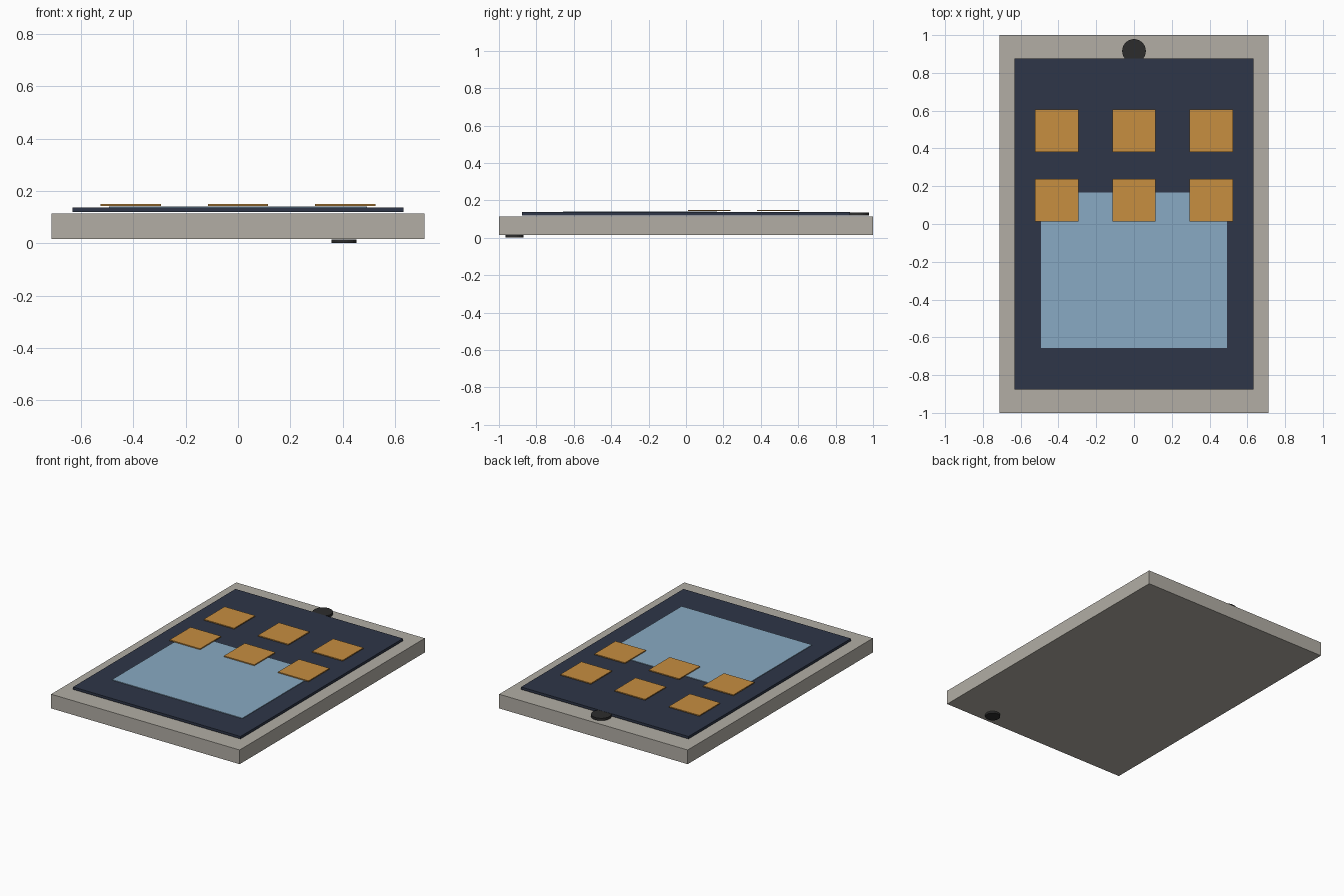
import bpy
import bmesh
from mathutils import Matrix

if "Cube" in bpy.data.objects:
    bpy.data.objects.remove(bpy.data.objects["Cube"], do_unlink=True)


def material(name, srgb):
    """Flat colour from 0-255 sRGB, stored as linear values."""
    color = [((c / 255 + 0.055) / 1.055) ** 2.4 for c in srgb] + [1]
    mat = bpy.data.materials.new(name)
    mat.use_nodes = True
    mat.diffuse_color = color
    mat.node_tree.nodes["Principled BSDF"].inputs["Base Color"].default_value = color
    return mat


def finish(name, bm, mat):
    mesh = bpy.data.meshes.new(name)
    bm.to_mesh(mesh)
    bm.free()
    mesh.materials.append(mat)
    obj = bpy.data.objects.new(name, mesh)
    bpy.context.collection.objects.link(obj)
    return obj


def slab(name, x, y, z, mat):
    """Box given by its (low, high) extents on each axis."""
    size = [b - a for a, b in (x, y, z)]
    mid = [(a + b) / 2 for a, b in (x, y, z)]
    bm = bmesh.new()
    bmesh.ops.create_cube(bm, size=1, matrix=Matrix.Translation(mid) @ Matrix.Diagonal(size + [1]))
    return finish(name, bm, mat)


def disc(name, x, y, z, radius, mat):
    """Short upright cylinder between two heights."""
    bm = bmesh.new()
    bmesh.ops.create_cone(bm, cap_ends=True, segments=24, radius1=radius, radius2=radius,
                          depth=z[1] - z[0], matrix=Matrix.Translation((x, y, sum(z) / 2)))
    return finish(name, bm, mat)


stone = material("warm grey", (178, 174, 165))
navy = material("dark navy", (46, 54, 72))
blue = material("pale blue", (137, 170, 195))
amber = material("amber", (199, 142, 64))
black = material("charcoal", (44, 44, 44))

# Case and the raised front panel
slab("case", (-0.713, 0.713), (-1, 1), (0.016, 0.113), stone)
slab("panel", (-0.633, 0.633), (-0.877, 0.877), (0.12, 0.137), navy)

# Display window
slab("display", (-0.493, 0.493), (-0.657, 0.167), (0.135, 0.141), blue)

# Two rows of three square tiles
for row, y in enumerate((0.125, 0.493)):
    for col, x in enumerate((-0.41, 0, 0.41)):
        slab(f"tile_{row + 1}_{col + 1}", (x - 0.115, x + 0.115),
             (y - 0.113, y + 0.113), (0.142, 0.149), amber)

# Round button on the top edge and small foot underneath
disc("button", 0, 0.916, (0.12, 0.136), 0.063, black)
disc("foot", 0.405, -0.916, (0, 0.014), 0.048, black)
